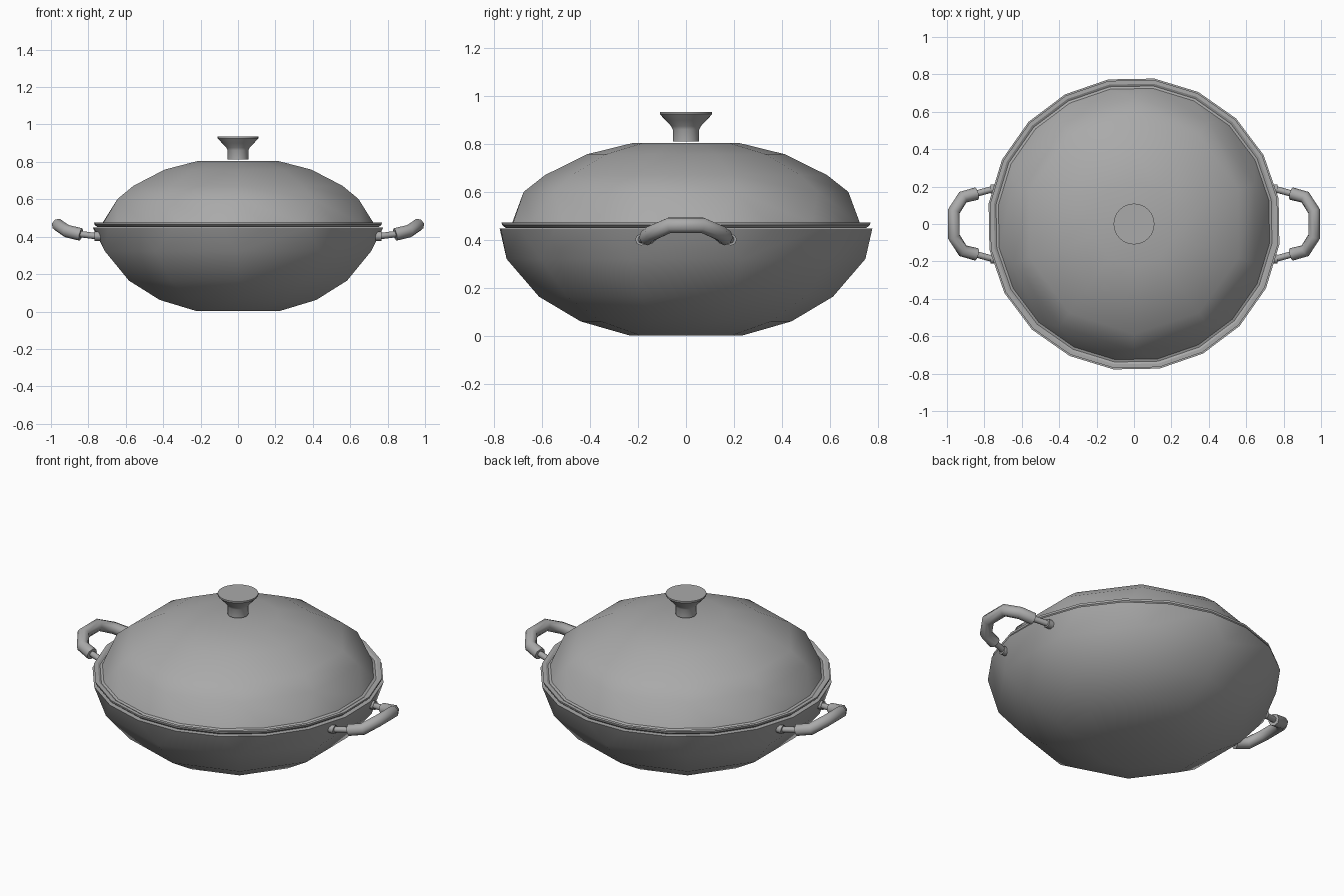
import bpy, bmesh, math

cube = bpy.data.objects.get("Cube")
if cube:
    bpy.data.objects.remove(cube)

grey = bpy.data.materials.new("satin grey")
grey.use_nodes = True
GREY = (0.4, 0.4, 0.4, 1)
grey.diffuse_color = GREY
grey.node_tree.nodes["Principled BSDF"].inputs["Base Color"].default_value = GREY


def shade(obj, angle):
    obj.data.materials.clear()
    obj.data.materials.append(grey)
    bpy.ops.object.select_all(action="DESELECT")
    obj.select_set(True)
    bpy.context.view_layer.objects.active = obj
    bpy.ops.object.shade_smooth_by_angle(angle=math.radians(angle))


def finish(name, bm, angle):
    bmesh.ops.recalc_face_normals(bm, faces=bm.faces)
    mesh = bpy.data.meshes.new(name)
    bm.to_mesh(mesh)
    bm.free()
    obj = bpy.data.objects.new(name, mesh)
    bpy.context.collection.objects.link(obj)
    shade(obj, angle)


def ring(bm, radius, z, sides, start):
    angles = [math.radians(start) + math.tau * k / sides for k in range(sides)]
    return [bm.verts.new((radius * math.cos(a), radius * math.sin(a), z)) for a in angles]


def bridge(bm, a, b):
    n = len(a)
    for k in range(n):
        m = (k + 1) % n
        bm.faces.new([a[k], a[m], b[m], b[k]])


def shell(name, rows, rims):
    """Ten-sided shell with a flat cap, opening out to a twenty-sided rim."""
    bm = bmesh.new()
    rings = [ring(bm, r, z, 10, 18) for r, z in rows]
    bm.faces.new(rings[0])
    for a, b in zip(rings, rings[1:]):
        bridge(bm, a, b)
    edges = [ring(bm, r, z, 20, 10) for r, z in rims]
    last, rim = rings[-1], edges[0]
    for i in range(10):
        bm.faces.new([last[i], rim[2 * i], rim[2 * i + 1]])
        bm.faces.new([last[i], rim[2 * i + 1], rim[(2 * i + 2) % 20], last[(i + 1) % 10]])
    for a, b in zip(edges, edges[1:]):
        bridge(bm, a, b)
    finish(name, bm, 75)


def lathe(name, profile, sides, angle, start=0, closed=False):
    bm = bmesh.new()
    rings = [ring(bm, r, z, sides, start) for r, z in profile]
    for a, b in zip(rings, rings[1:]):
        bridge(bm, a, b)
    if closed:
        bridge(bm, rings[-1], rings[0])
    else:
        bm.faces.new(rings[0])
        bm.faces.new(rings[-1])
    finish(name, bm, angle)


def tube(name, points, radius):
    curve = bpy.data.curves.new(name, "CURVE")
    curve.dimensions = "3D"
    curve.bevel_depth = radius
    curve.bevel_resolution = 2
    curve.use_fill_caps = True
    spline = curve.splines.new("POLY")
    spline.points.add(len(points) - 1)
    for p, co in zip(spline.points, points):
        p.co = (*co, 1)
    obj = bpy.data.objects.new(name, curve)
    bpy.context.collection.objects.link(obj)
    bpy.ops.object.select_all(action="DESELECT")
    obj.select_set(True)
    bpy.context.view_layer.objects.active = obj
    bpy.ops.object.convert(target="MESH")
    shade(bpy.context.view_layer.objects.active, 60)


# Bowl and lid
shell("bowl", [(0.235, 0.003), (0.44, 0.062), (0.613, 0.165), (0.748, 0.322)],
      [(0.785, 0.45), (0.755, 0.45)])
shell("lid", [(0.225, 0.805), (0.412, 0.759), (0.588, 0.672), (0.677, 0.602)],
      [(0.732, 0.473)])

# Stepped flange around the lid
lathe("lid_flange", [(0.725, 0.475), (0.745, 0.468), (0.757, 0.475), (0.777, 0.475),
                     (0.775, 0.464), (0.76, 0.452), (0.725, 0.452)],
      20, 30, 10, True)

# Flared knob
lathe("lid_knob", [(0.055, 0.812), (0.055, 0.862), (0.062, 0.876), (0.085, 0.9),
                   (0.109, 0.926), (0.109, 0.935)], 32, 40)

# Side handles with rods and rivets
for side, sx in (("left", 1), ("right", -1)):
    half = [(0.84, 0.163, 0.412), (0.915, 0.143, 0.43), (0.963, 0.068, 0.463)]
    path = half + [(x, -y, z) for x, y, z in reversed(half)]
    tube(side + "_handle_grip", [(sx * x, y, z) for x, y, z in path], 0.034)
    for end, sy in (("back", 1), ("front", -1)):
        tube(f"{side}_{end}_rod", [(sx * 0.75, sy * 0.188, 0.402),
                                   (sx * 0.86, sy * 0.158, 0.416)], 0.017)
        tube(f"{side}_{end}_rivet", [(sx * 0.735, sy * 0.187, 0.403),
                                     (sx * 0.767, sy * 0.187, 0.403)], 0.025)
